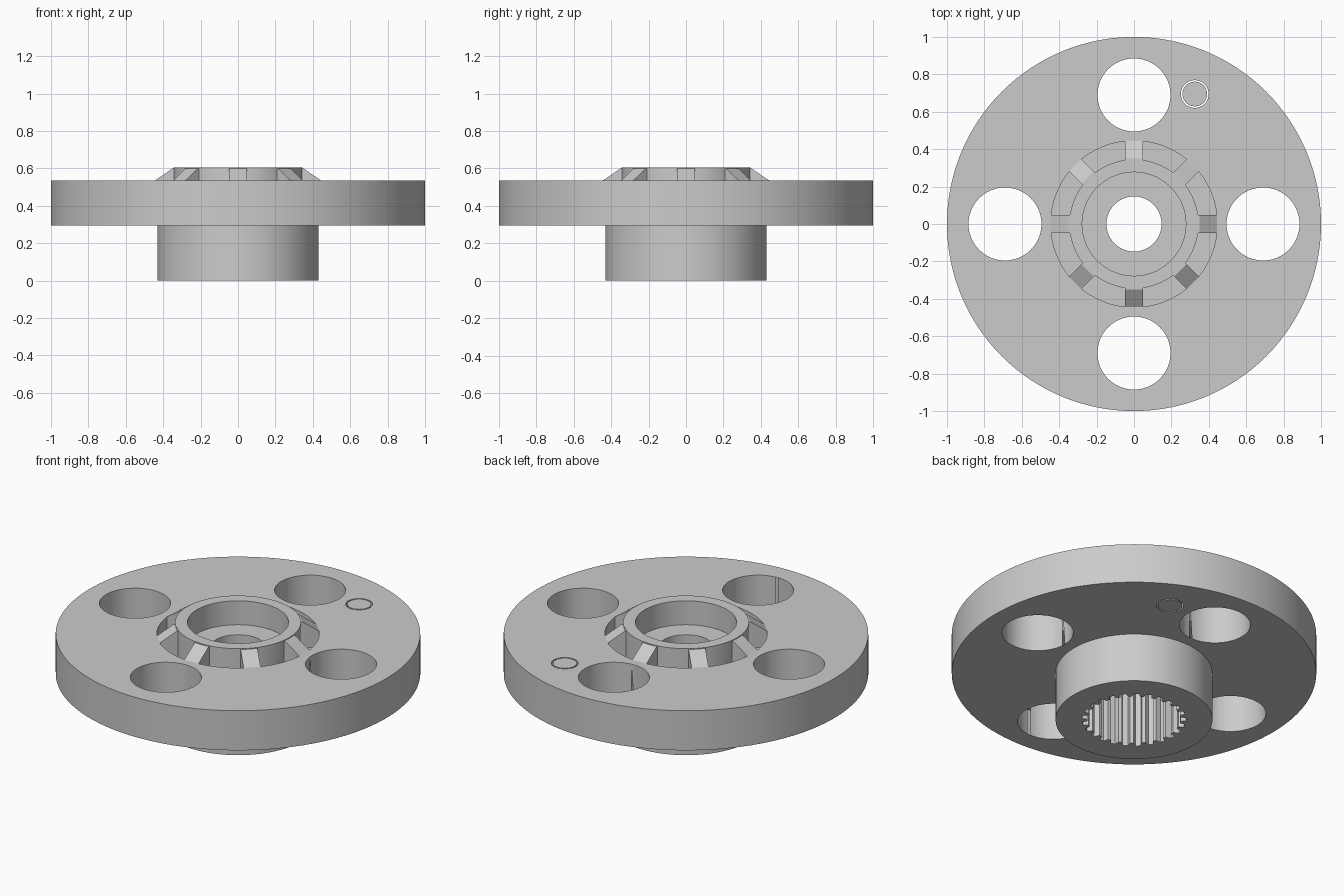
import bpy, bmesh
from math import pi, sin, cos, radians
from mathutils import Matrix

if "Cube" in bpy.data.objects:
    bpy.data.objects.remove(bpy.data.objects["Cube"], do_unlink=True)

SEG = 128
DISC_TOP, DISC_BOTTOM, RING_TOP = 0.535, 0.295, 0.605
GROOVE_FLOOR = 0.44

grey = bpy.data.materials.new("light grey")
grey.use_nodes = True
grey.diffuse_color = (0.6, 0.6, 0.6, 1)
grey.node_tree.nodes["Principled BSDF"].inputs["Base Color"].default_value = (0.6, 0.6, 0.6, 1)


def finish(name, bm):
    bmesh.ops.recalc_face_normals(bm, faces=bm.faces)
    mesh = bpy.data.meshes.new(name)
    bm.to_mesh(mesh)
    bm.free()
    mesh.materials.append(grey)
    ob = bpy.data.objects.new(name, mesh)
    bpy.context.collection.objects.link(ob)
    return ob


def lathe(name, profile):
    """Revolve a closed (radius, z) outline about the z axis."""
    bm = bmesh.new()
    rings = [[bm.verts.new((r * cos(2 * pi * i / SEG), r * sin(2 * pi * i / SEG), z))
              for i in range(SEG)] for r, z in profile]
    for a, b in zip(rings, rings[1:] + rings[:1]):
        for i in range(SEG):
            j = (i + 1) % SEG
            bm.faces.new((a[i], a[j], b[j], b[i]))
    return finish(name, bm)


def prism(bm, points, z0, z1):
    """Extrude an xy outline from z0 to z1."""
    low = [bm.verts.new((x, y, z0)) for x, y in points]
    high = [bm.verts.new((x, y, z1)) for x, y in points]
    bm.faces.new(low[::-1])
    bm.faces.new(high)
    for i in range(len(points)):
        j = (i + 1) % len(points)
        bm.faces.new((low[i], low[j], high[j], high[i]))


def circle(r, cx=0, cy=0, n=64):
    return [(cx + r * cos(2 * pi * i / n), cy + r * sin(2 * pi * i / n)) for i in range(n)]


def smooth(ob):
    bpy.ops.object.select_all(action="DESELECT")
    ob.select_set(True)
    bpy.context.view_layer.objects.active = ob
    bpy.ops.object.shade_smooth_by_angle(angle=radians(30))


def cut(ob, cutter):
    mod = ob.modifiers.new("cut", "BOOLEAN")
    mod.operation = "DIFFERENCE"
    mod.solver = "EXACT"
    mod.object = cutter
    bpy.context.view_layer.objects.active = ob
    bpy.ops.object.modifier_apply(modifier=mod.name)
    bpy.data.objects.remove(cutter, do_unlink=True)


# Disc, lower hub, grooved collar and stepped bore in one turned body
body = lathe("flanged_hub", [
    (0.147, 0), (0.43, 0), (0.43, DISC_BOTTOM), (1, DISC_BOTTOM), (1, DISC_TOP),
    (0.445, DISC_TOP), (0.445, GROOVE_FLOOR), (0.345, GROOVE_FLOOR),
    (0.345, RING_TOP), (0.277, RING_TOP), (0.277, 0.46), (0.147, 0.46)])

# Four large holes and the small hole around the pin
PIN = (0.325, 0.695)
bm = bmesh.new()
for k in range(4):
    prism(bm, circle(0.195, 0.69 * cos(k * pi / 2), 0.69 * sin(k * pi / 2)), 0.2, 0.7)
prism(bm, circle(0.074, *PIN), 0.2, 0.7)
cut(body, finish("hole_cutter", bm))

# Toothed socket in the underside
TEETH = 25
outline = []
for k in range(TEETH):
    for r, t in ((0.256, 0.0), (0.256, 0.3), (0.286, 0.45), (0.286, 0.85)):
        a = 2 * pi * (k + t) / TEETH
        outline.append((r * cos(a), r * sin(a)))
bm = bmesh.new()
prism(bm, outline, -0.1, 0.36)
cut(body, finish("socket_cutter", bm))
smooth(body)

# Small pin set flush in the disc
bm = bmesh.new()
prism(bm, circle(0.066, *PIN), DISC_BOTTOM, DISC_TOP)
smooth(finish("locating_pin", bm))

# Eight sloped ribs bracing the collar
bm = bmesh.new()
side = [(0.335, GROOVE_FLOOR), (0.445, GROOVE_FLOOR), (0.445, DISC_TOP),
        (0.35, RING_TOP - 0.005), (0.335, RING_TOP - 0.005)]
for k in range(8):
    turn = Matrix.Rotation(k * pi / 4, 4, "Z")
    a, b = ([bm.verts.new(turn @ Matrix.Translation((r, y, z)).translation)
             for r, z in side] for y in (-0.047, 0.047))
    bm.faces.new(a)
    bm.faces.new(b[::-1])
    for i in range(len(side)):
        j = (i + 1) % len(side)
        bm.faces.new((a[i], b[i], b[j], a[j]))
finish("collar_ribs", bm)
